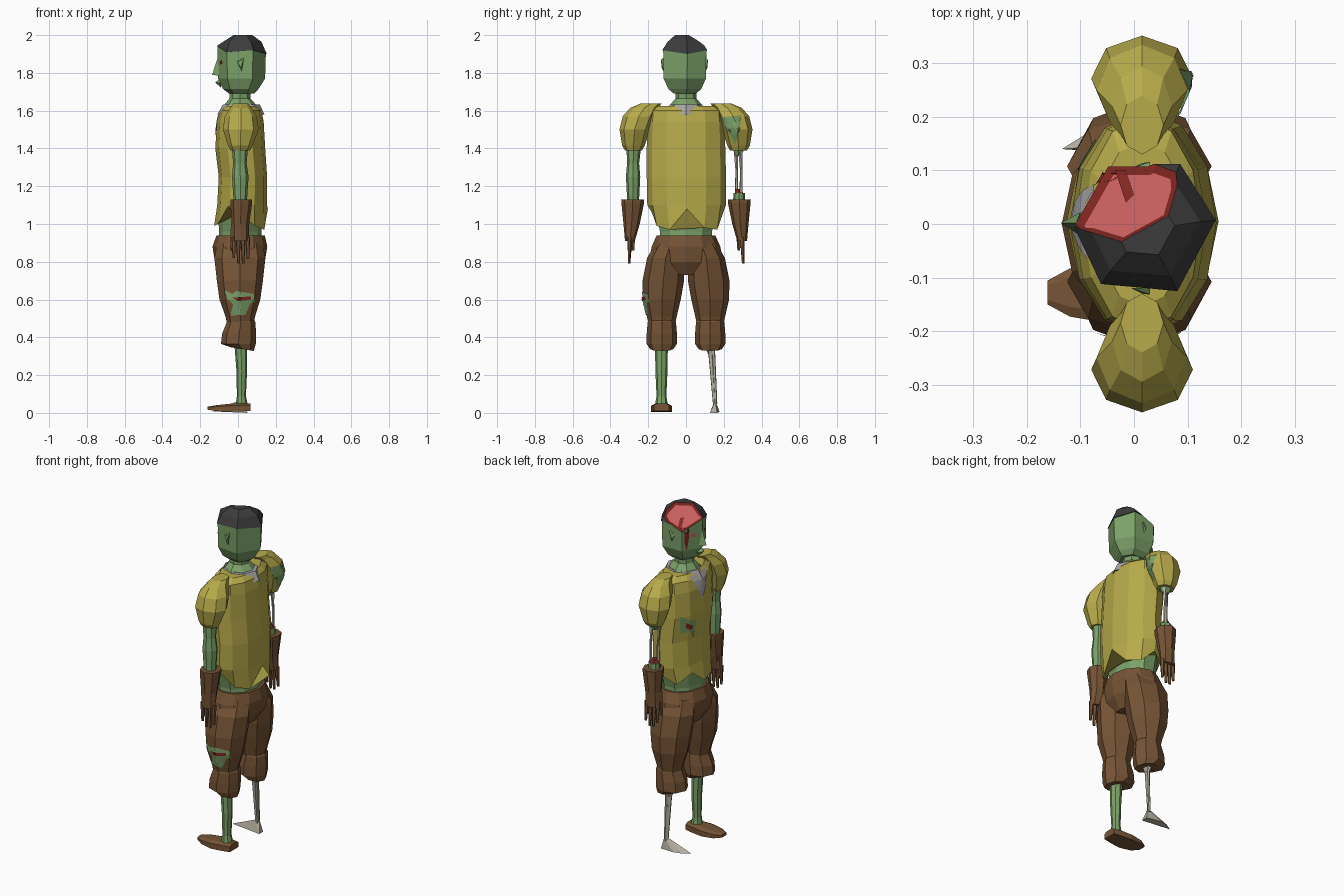
import bpy, bmesh, math
from mathutils import Vector
from mathutils.bvhtree import BVHTree


def material(name, rgb):
    m = bpy.data.materials.new(name)
    m.diffuse_color = (*rgb, 1)
    return m


SKIN = material("green_skin", (0.20, 0.36, 0.14))
SHIRT = material("mustard_cloth", (0.48, 0.41, 0.07))
BROWN = material("brown_cloth", (0.18, 0.088, 0.036))
HAIR = material("dark_hair", (0.045, 0.045, 0.047))
PINK = material("pink_flesh", (0.56, 0.11, 0.11))
RED = material("dark_red", (0.22, 0.02, 0.015))
GREY = material("grey_cloth", (0.40, 0.38, 0.39))
BONE = material("pale_bone", (0.45, 0.42, 0.34))


def finish(bm, name, *mats, normals=True):
    if normals:
        bmesh.ops.recalc_face_normals(bm, faces=bm.faces[:])
    me = bpy.data.meshes.new(name)
    bm.to_mesh(me)
    bm.free()
    for m in mats:
        me.materials.append(m)
    ob = bpy.data.objects.new(name, me)
    bpy.context.collection.objects.link(ob)
    return ob


def loft_bm(rings, n=8, shape=None, jag={}, along_x=False):
    """Rings of (height, centre a, centre b, radius a, radius b); jag replaces heights."""
    if shape is None:
        shape = [(math.cos(2 * math.pi * k / n), math.sin(2 * math.pi * k / n)) for k in range(n)]
    n = len(shape)
    bm = bmesh.new()
    loops = []
    for i, (h, ca, cb, ra, rb) in enumerate(rings):
        loop = []
        for k, (u, v) in enumerate(shape):
            z = jag[i][k] if i in jag else h
            p = (ca + u * ra, cb + v * rb, z)
            loop.append(bm.verts.new((p[2], p[0], p[1]) if along_x else p))
        loops.append(loop)
    for a, b in zip(loops, loops[1:]):
        for k in range(n):
            bm.faces.new((a[k], a[(k + 1) % n], b[(k + 1) % n], b[k]))
    bm.faces.new(loops[0])
    bm.faces.new(loops[-1])
    return bm


def loft(name, rings, mat, **kw):
    return finish(loft_bm(rings, **kw), name, mat)


def hull(name, pts, mat):
    bm = bmesh.new()
    for p in pts:
        bm.verts.new(p)
    bmesh.ops.convex_hull(bm, input=bm.verts[:])
    return finish(bm, name, mat)


def rod(name, p, q, r1, r2, mat, n=5):
    p, q = Vector(p), Vector(q)
    rot = (q - p).to_track_quat('Z', 'Y')
    pts = []
    for c, r in ((p, r1), (q, r2)):
        for k in range(n):
            a = 2 * math.pi * k / n
            pts.append(c + rot @ Vector((r * math.cos(a), r * math.sin(a), 0)))
    return hull(name, pts, mat)


def patch(name, pts, mat, target, direction, lift=0.005):
    """Thin painted plate projected onto a part."""
    d = Vector(direction).normalized()
    me = target.data
    tree = BVHTree.FromPolygons([v.co for v in me.vertices], [p.vertices[:] for p in me.polygons])
    bm = bmesh.new()
    bm.faces.new([bm.verts.new(p) for p in pts])
    bmesh.ops.triangulate(bm, faces=bm.faces[:])
    bmesh.ops.subdivide_edges(bm, edges=bm.edges[:], cuts=4, use_grid_fill=True)
    missed = []
    for v in bm.verts:
        hit = tree.ray_cast(v.co - d * 2, d)[0]
        if hit is None:
            missed.append(v)
        else:
            v.co = hit - d * lift
    bmesh.ops.delete(bm, geom=missed, context='VERTS')
    bm.normal_update()
    for f in bm.faces:
        if f.normal.dot(d) > 0:
            f.normal_flip()
    return finish(bm, name, mat, normals=False)


# Head: hexagonal skull with a hair cap, sliced open at one front corner
hexagon = [(0.13, 0.012), (0.065, 0.115), (-0.07, 0.115), (-0.132, 0.005), (-0.08, -0.105), (0.06, -0.118)]
edge = [1.90, 1.92, 1.91, 1.945, 1.91, 1.92]
bm = loft_bm([(1.69, 0.02, -0.005, 0.5, 0.5), (1.715, 0.015, -0.005, 0.72, 0.75),
              (1.77, 0.02, -0.005, 0.95, 0.96), (0, 0.02, -0.005, 0.98, 0.98),
              (0, 0.02, -0.005, 1.02, 1.02), (1.965, 0.02, -0.005, 0.8, 0.78),
              (2.0, 0.02, -0.008, 0.43, 0.42)], shape=hexagon, jag={3: edge, 4: edge})
bm.faces.ensure_lookup_table()
for i, f in enumerate(bm.faces):
    if 18 <= i < 36 or i == 37:
        f.material_index = 1
bmesh.ops.recalc_face_normals(bm, faces=bm.faces[:])
cut = bmesh.ops.bisect_plane(bm, geom=bm.verts[:] + bm.edges[:] + bm.faces[:], dist=1e-5,
                             plane_co=(0, 0, 1.985), plane_no=(-0.41, 0.745, 1), clear_outer=True)
rim = [e for e in bm.edges if e.is_boundary]
wound = bmesh.ops.contextual_create(bm, geom=rim)["faces"]
for f in wound:
    f.material_index = 3
bmesh.ops.recalc_face_normals(bm, faces=bm.faces[:])
ring = bmesh.ops.inset_region(bm, faces=wound, thickness=0.014, depth=-0.008, use_even_offset=True)["faces"]
for f in ring:
    f.material_index = 2
head = finish(bm, "head", SKIN, HAIR, RED, PINK)
patch("brain_crack", [(-0.035, 0.1, 2), (-0.015, 0.1, 2), (0.0, 0.055, 2), (-0.015, 0.04, 2)],
      RED, head, (0, 0, -1), 0.003)

# Face details
hull("nose", [(-0.1, -0.022, 1.785), (-0.1, 0.022, 1.785), (-0.137, 0.002, 1.79), (-0.108, 0.002, 1.88)], SKIN)
hull("lips", [(-0.09, -0.03, 1.745), (-0.09, 0.03, 1.745), (-0.12, 0, 1.75), (-0.1, 0, 1.765), (-0.09, 0, 1.72)], SKIN)
for s in (-1, 1):
    y = -0.008 + s * 0.112
    hull("ear", [(-0.005, y, 1.86), (0.03, y, 1.88), (0.02, y, 1.81),
                 (0.03, y + s * 0.012, 1.87), (0.015, y + s * 0.01, 1.83)], SKIN)
    patch("eye", [(-1, s * 0.03, 1.86), (-1, s * 0.055, 1.867), (-1, s * 0.068, 1.852), (-1, s * 0.04, 1.843)],
          PINK if s > 0 else RED, head, (1, 0, 0))
patch("face_blood", [(-1, 0.072, 1.9), (-1, 0.095, 1.9), (-1, 0.098, 1.83), (-1, 0.085, 1.77), (-1, 0.075, 1.83)],
      RED, head, (1, 0, 0))

# Neck, collar and belly
loft("neck", [(1.6, 0.015, 0, 0.105, 0.1), (1.63, 0.012, 0, 0.085, 0.085),
              (1.665, 0.01, 0, 0.055, 0.055), (1.72, 0.012, 0, 0.055, 0.055)], SKIN)
loft("collar", [(1.58, 0.015, 0, 0.125, 0.11), (1.632, 0.018, 0, 0.098, 0.085)], GREY)
loft("belly", [(0.92, 0.012, 0, 0.115, 0.145), (0.96, 0.012, 0, 0.112, 0.145),
               (1.05, 0.012, 0, 0.118, 0.165), (1.2, 0.015, 0, 0.11, 0.16)], SKIN, n=10)

# Shirt with a ragged hem
hem = [1.08, 0.98, 0.97, 1.04, 1.0, 1.06, 0.99, 1.0, 1.09, 1.06, 0.99, 0.97]
shirt = loft("shirt", [(0, 0.016, 0.005, 0.142, 0.185), (1.1, 0.022, 0.003, 0.132, 0.208),
                       (1.25, 0.026, 0.002, 0.128, 0.21), (1.4, 0.012, 0, 0.132, 0.208),
                       (1.54, 0.012, 0, 0.124, 0.205), (1.6, 0.015, 0, 0.11, 0.2),
                       (1.625, 0.015, 0, 0.085, 0.155)], SHIRT, n=12, jag={0: hem})
patch("open_collar", [(-1, -0.075, 1.615), (-1, 0.075, 1.615), (-1, 0.02, 1.47)], GREY, shirt, (1, 0, 0))
patch("chest_tear", [(-1, 0.06, 1.36), (-1, 0.1, 1.37), (-1, 0.16, 1.41), (-1, 0.135, 1.34), (-1, 0.15, 1.3),
                     (-1, 0.1, 1.31), (-1, 0.07, 1.26), (-1, 0.08, 1.32)], SKIN, shirt, (1, 0, 0))
patch("chest_wound", [(-1, 0.085, 1.335), (-1, 0.13, 1.365), (-1, 0.125, 1.33), (-1, 0.09, 1.315)],
      RED, shirt, (1, 0, 0), 0.008)

# Arms: puffed sleeves and flared gloves on both sides
for s in (-1, 1):
    sleeve = loft("sleeve", [(1.39, 0.012, s * 0.278, 0.052, 0.045), (1.415, 0.012, s * 0.278, 0.064, 0.06),
                             (1.5, 0.015, s * 0.272, 0.095, 0.08), (1.57, 0.015, s * 0.25, 0.085, 0.085),
                             (1.615, 0.015, s * 0.22, 0.056, 0.075), (1.638, 0.015, s * 0.185, 0.04, 0.055)], SHIRT)
    loft("glove", [(1.13, 0.017, s * 0.282, 0.058, 0.061), (1.11, 0.017, s * 0.282, 0.058, 0.06),
                   (1.0, 0.013, s * 0.288, 0.046, 0.043), (0.91, 0.012, s * 0.297, 0.045, 0.026)], BROWN)
    for i, tip in enumerate((0.82, 0.79, 0.79, 0.815)):
        x = -0.024 + i * 0.025
        rod("finger", (x, s * 0.297, 0.93), (x + 0.002, s * 0.302, tip), 0.014, 0.007, BROWN)
    rod("thumb", (-0.02, s * 0.28, 1.0), (-0.036, s * 0.28, 0.86), 0.018, 0.008, BROWN)
patch("sleeve_tear", [(1, 0.185, 1.565), (1, 0.29, 1.575), (1, 0.285, 1.5), (1, 0.26, 1.42), (1, 0.235, 1.5)],
      SKIN, sleeve, (-1, 0, 0))

# Whole forearm on one side, bare bones and a stump on the other
loft("forearm", [(1.1, 0.012, -0.28, 0.034, 0.03), (1.25, 0.012, -0.28, 0.044, 0.038),
                 (1.32, 0.01, -0.28, 0.036, 0.032), (1.4, 0.01, -0.277, 0.042, 0.038)], SKIN)
for x, y in ((-0.004, 0.268), (0.026, 0.292)):
    rod("arm_bone", (x, y, 1.12), (x, y, 1.3), 0.009, 0.007, BONE)
    rod("arm_bone_end", (x, y, 1.29), (x, y - 0.004, 1.4), 0.007, 0.013, BONE)
loft("wrist_stump", [(1.1, 0.012, 0.281, 0.034, 0.032), (1.165, 0.012, 0.281, 0.034, 0.03)], SKIN)
loft("stump_blood", [(1.16, 0.012, 0.281, 0.03, 0.027), (1.185, 0.012, 0.278, 0.018, 0.018)], RED, n=6)
loft("torn_elbow", [(1.36, 0.012, 0.278, 0.02, 0.018), (1.4, 0.012, 0.278, 0.04, 0.036)], SKIN, n=6)

# Breeches with gathered cuffs
loft("hips", [(0.73, 0.01, 0, 0.09, 0.12), (0.8, 0.01, 0, 0.132, 0.195), (0.88, 0.01, 0, 0.145, 0.182),
              (0.94, 0.014, 0, 0.128, 0.155)], BROWN, n=12)
for s in (1, -1):
    leg = loft("breeches_leg", [(0.47, 0.012, s * 0.128, 0.07, 0.07), (0.51, 0.012, s * 0.128, 0.078, 0.079),
                                (0.6, 0.01, s * 0.128, 0.108, 0.1), (0.7, 0.01, s * 0.12, 0.122, 0.11),
                                (0.82, 0.01, s * 0.108, 0.135, 0.098), (0.9, 0.01, s * 0.08, 0.12, 0.08)], BROWN)
    loft("breeches_cuff", [(0.33, 0.022, s * 0.128, 0.062, 0.062), (0.365, 0.002, s * 0.128, 0.092, 0.08),
                           (0.42, 0.006, s * 0.128, 0.09, 0.08), (0.48, 0.016, s * 0.128, 0.076, 0.075),
                           (0.51, 0.014, s * 0.128, 0.06, 0.065)], BROWN,
         jag={0: [0.328 + 0.01 * (1 - math.cos(k * math.pi / 4)) for k in range(8)]})
patch("knee_tear", [(-0.07, 0, 0.65), (-0.03, 0, 0.63), (-0.01, 0, 0.645), (0.0, 0, 0.625), (0.085, 0, 0.63),
                    (0.09, 0, 0.585), (0.01, 0, 0.575), (0.04, 0, 0.52), (-0.04, 0, 0.515), (-0.02, 0, 0.57),
                    (-0.055, 0, 0.6)], SKIN, leg, (0, 1, 0))
patch("knee_wound", [(-0.03, 0, 0.61), (0.07, 0, 0.617), (0.07, 0, 0.6), (0.0, 0, 0.592)], RED, leg, (0, 1, 0), 0.008)

# Green shin and shoe
loft("shin", [(0.03, 0.02, -0.13, 0.034, 0.036), (0.09, 0.018, -0.13, 0.024, 0.026),
              (0.22, 0.02, -0.13, 0.028, 0.032), (0.36, 0.015, -0.13, 0.034, 0.034)], SKIN)
box = [(1, -1), (1, 0.5), (0.6, 1), (-0.6, 1), (-1, 0.5), (-1, -1)]
loft("shoe", [(-0.162, -0.128, 0.025, 0.022, 0.008), (-0.12, -0.128, 0.025, 0.045, 0.015),
              (-0.05, -0.13, 0.027, 0.055, 0.021), (0.02, -0.13, 0.03, 0.048, 0.022),
              (0.065, -0.13, 0.03, 0.04, 0.02)], BROWN, shape=box, along_x=True)

# Bone leg and foot
rod("shin_bone", (0.015, 0.128, 0.36), (0.02, 0.15, 0.05), 0.016, 0.009, BONE)
rod("calf_bone", (0.025, 0.145, 0.34), (0.025, 0.158, 0.05), 0.009, 0.008, BONE)
rod("knee_knob", (0.015, 0.13, 0.34), (0.015, 0.132, 0.3), 0.026, 0.011, BONE)
hull("bone_foot", [(-0.135, 0.14, 0.008), (-0.09, 0.168, 0.008), (-0.04, 0.178, 0.006), (0.05, 0.165, 0.0),
                   (0.05, 0.128, 0.0), (0.005, 0.15, 0.065), (0.035, 0.155, 0.065)], BONE)
